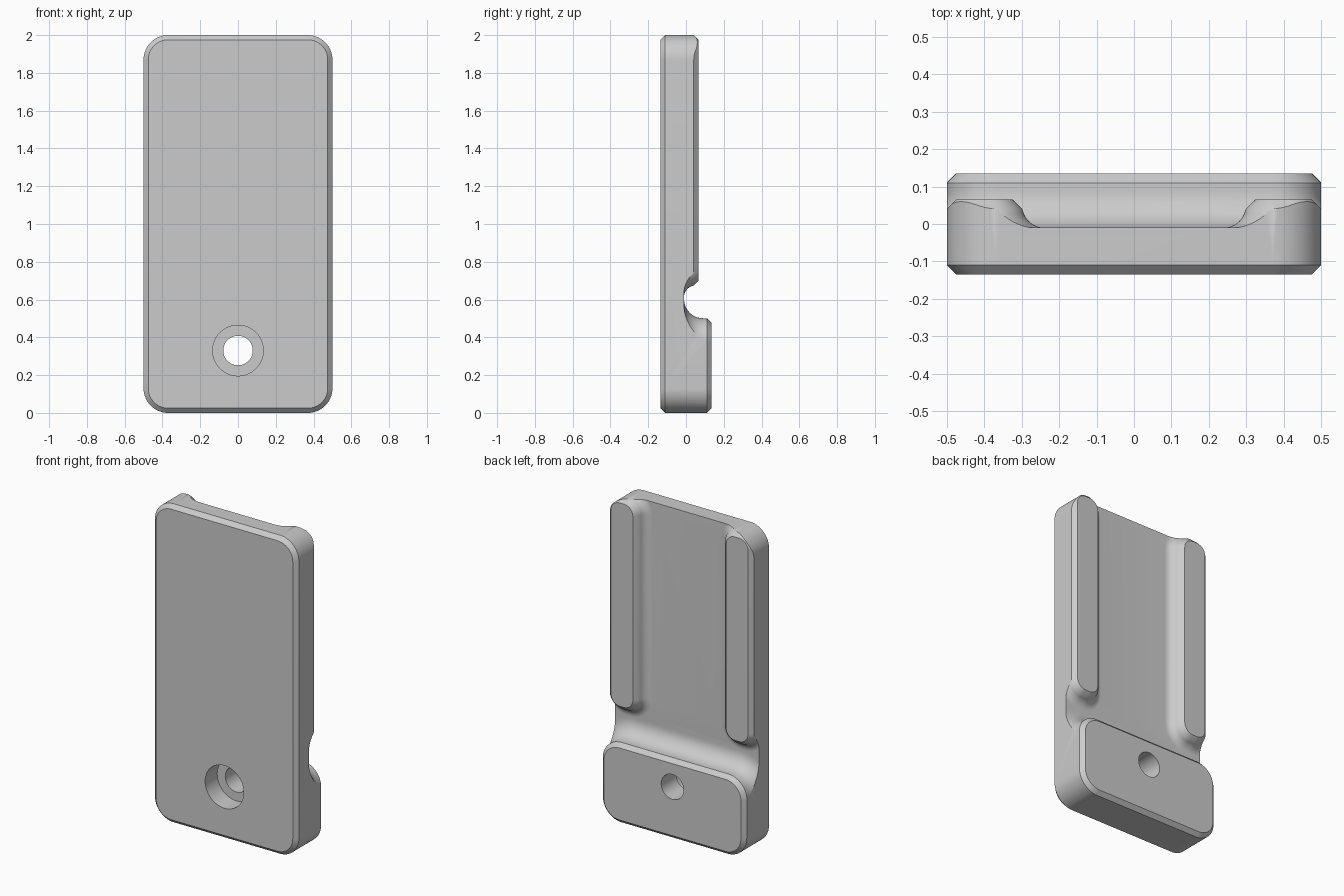
import bpy, bmesh
from math import sin, cos, pi

cube = bpy.data.objects.get("Cube")
if cube:
    bpy.data.objects.remove(cube)

FRONT, FLOOR, EDGE = -0.135, -0.01, 0.025   # front face, back floor, chamfer size

grey = bpy.data.materials.new("light grey")
grey.use_nodes = True
grey.diffuse_color = (0.6, 0.6, 0.6, 1)
grey.node_tree.nodes["Principled BSDF"].inputs["Base Color"].default_value = (0.6, 0.6, 0.6, 1)


def outline(x0, x1, z0, z1, r, grow, steps=14):
    """Rounded rectangle in x and z, offset outward by grow."""
    points = []
    corners = [(x1 - r, z1 - r), (x0 + r, z1 - r), (x0 + r, z0 + r), (x1 - r, z0 + r)]
    for quarter, (cx, cz) in enumerate(corners):
        for i in range(steps + 1):
            a = (quarter + i / steps) * pi / 2
            points.append((cx + (r + grow) * cos(a), cz + (r + grow) * sin(a)))
    return points


def loft(name, rect, r, section):
    """Stack offset outlines along y; section lists (grow, y)."""
    bm = bmesh.new()
    rings = [[bm.verts.new((x, y, z)) for x, z in outline(*rect, r, grow)]
             for grow, y in section]
    for a, b in zip(rings, rings[1:]):
        for i in range(len(a)):
            j = (i + 1) % len(a)
            bm.faces.new((a[i], a[j], b[j], b[i]))
    bm.faces.new(rings[0])
    bm.faces.new(rings[-1])
    bmesh.ops.recalc_face_normals(bm, faces=bm.faces)
    mesh = bpy.data.meshes.new(name)
    bm.to_mesh(mesh)
    bm.free()
    mesh.materials.append(grey)
    obj = bpy.data.objects.new(name, mesh)
    bpy.context.collection.objects.link(obj)
    return obj


def raised(name, rect, r, top, fillet):
    """Chamfered raised pad that flows into the floor with a fillet."""
    over = 0.001
    section = [(over - EDGE, top), (over, top - EDGE)]
    if top - EDGE > FLOOR + fillet:
        section.append((over, FLOOR + fillet))
        start = 0.0
    else:
        start = 0.2
    for i in range(1, 13):
        a = (start + (1 - start) * i / 12) * pi / 2
        section.append((over + fillet * (1 - cos(a)), FLOOR + fillet * (1 - sin(a))))
    section.append((section[-1][0], FLOOR - 0.05))
    return loft(name, rect, r, section)


def combine(target, other, operation):
    mod = target.modifiers.new(operation.lower(), 'BOOLEAN')
    mod.operation, mod.object, mod.solver = operation, other, 'EXACT'
    bpy.context.view_layer.objects.active = target
    bpy.ops.object.modifier_apply(modifier=mod.name)
    bpy.data.objects.remove(other)


# Oversized slab carrying the back relief
body = loft("mounting_plate", (-0.7, 0.7, -0.2, 2.2), 0.1, [(0, -0.2), (0, FLOOR)])
combine(body, raised("foot_block", (-0.5, 0.5, 0, 0.5), 0.13, 0.135, 0.1), 'UNION')
for side, x0, x1 in (("left", 0.3, 0.5), ("right", -0.5, -0.3)):
    combine(body, raised(side + "_rail", (x0, x1, 0.675, 2), 0.085, 0.065, 0.06), 'UNION')

# Trim to the rounded plate outline with its chamfered front edge
blank = loft("plate_outline", (-0.5, 0.5, 0, 2), 0.13,
             [(-EDGE, FRONT), (0, FRONT + EDGE), (0, 0.3)])
combine(body, blank, 'INTERSECT')

# Counterbored screw hole
for r, depth in ((0.078, 0.6), (0.134, 0.215)):
    hole = loft("hole_cutter", (-r, r, 0.33 - r, 0.33 + r), r * 0.999,
                [(0, -0.23), (0, -0.23 + depth)])
    combine(body, hole, 'DIFFERENCE')

bpy.ops.object.select_all(action='DESELECT')
body.select_set(True)
bpy.context.view_layer.objects.active = body
bpy.ops.object.shade_smooth_by_angle(angle=pi / 7)
